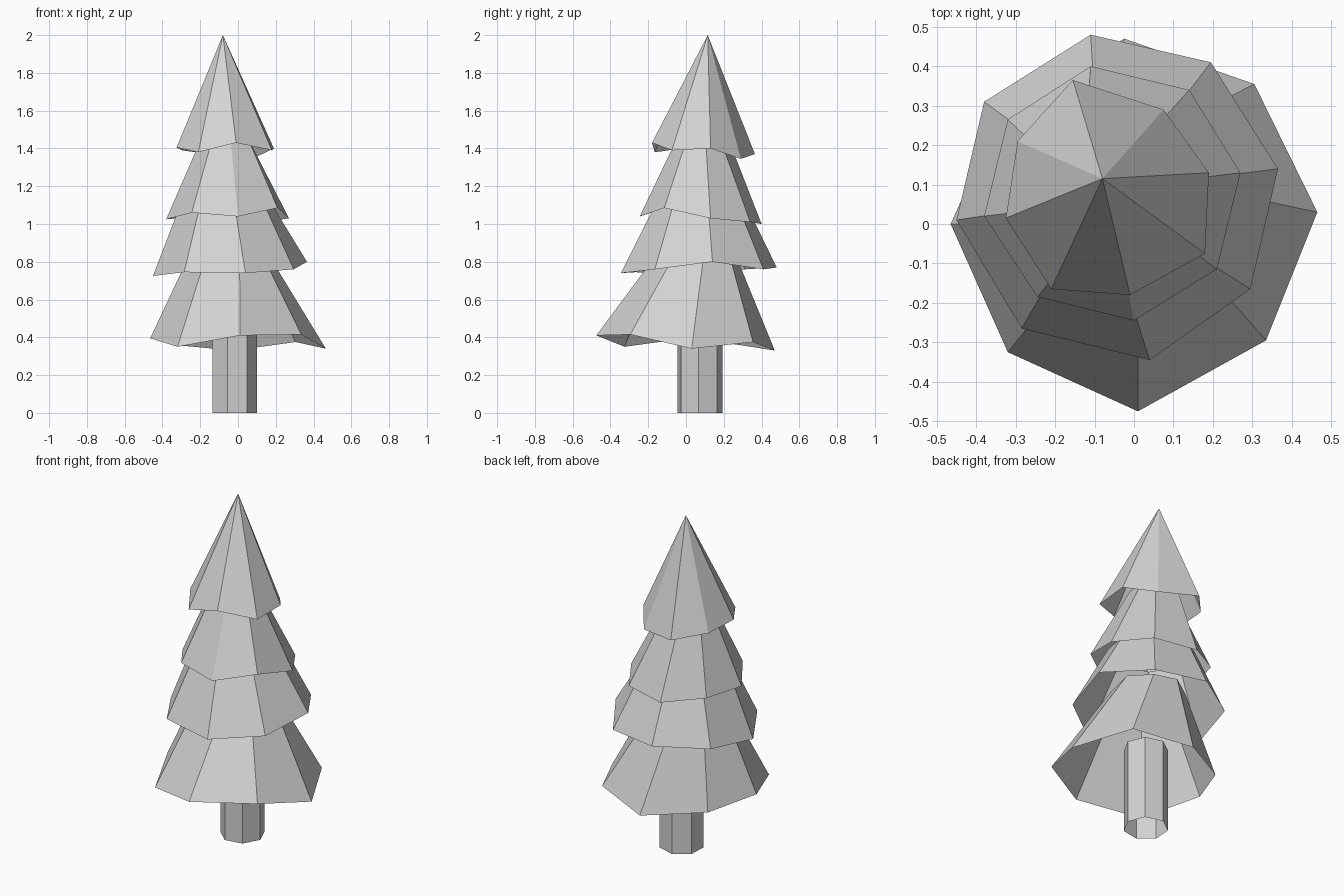
import bpy
import bmesh
from math import sin, cos, radians
from mathutils import Vector

default_cube = bpy.data.objects.get("Cube")
if default_cube:
    bpy.data.objects.remove(default_cube, do_unlink=True)

# One plain material
grey = bpy.data.materials.new("light_grey")
grey.use_nodes = True
colour = (0.65, 0.65, 0.65, 1)
grey.diffuse_color = colour
grey.node_tree.nodes["Principled BSDF"].inputs["Base Color"].default_value = colour


def ring(centre, radius, sides, start):
    """Regular ring, clockwise from above, beginning at a start angle."""
    angles = [radians(start - 360 * i / sides) for i in range(sides)]
    return [centre + radius * Vector((cos(a), sin(a), 0)) for a in angles]


def shell(name, lower, upper):
    """Open shell between two rings, or between a ring and a single peak."""
    bm = bmesh.new()
    low = [bm.verts.new(p) for p in lower]
    high = [bm.verts.new(p) for p in upper]
    count = len(low)
    for i in range(count):
        j = (i + 1) % count
        if len(high) == 1:
            bm.faces.new((low[j], low[i], high[0]))
        else:
            bm.faces.new((low[j], low[i], high[i], high[j]))
    bmesh.ops.recalc_face_normals(bm, faces=bm.faces)
    mesh = bpy.data.meshes.new(name)
    bm.to_mesh(mesh)
    bm.free()
    mesh.materials.append(grey)
    bpy.context.collection.objects.link(bpy.data.objects.new(name, mesh))


# Trunk: an open seven-sided tube
foot = Vector((-0.022, 0.073, 0))
shell("trunk", ring(foot, 0.122, 7, 357),
      ring(foot + Vector((0, 0, 0.5)), 0.122, 7, 357))

# Uneven hand-shaped rims of the four skirts, lowest first
rims = [
    [(-.34, .28, .36), (-.025, .47, .33), (.305, .355, .375), (.465, .03, .34),
     (.335, -.295, .415), (.01, -.475, .41), (-.32, -.325, .35), (-.465, 0, .395)],
    [(-.38, .31, .76), (-.11, .48, .77), (.195, .41, .76), (.365, .14, .8),
     (.295, -.165, .76), (.04, -.345, .74), (-.285, -.265, .745), (-.45, .01, .725)],
    [(-.32, .265, 1.03), (-.11, .4, 1), (.14, .34, 1.01), (.27, .13, 1.03),
     (.21, -.115, 1.085), (0, -.245, 1.04), (-.245, -.185, 1.06), (-.38, .02, 1.025)],
    [(-.295, .21, 1.39), (-.155, .365, 1.37), (.075, .29, 1.345), (.19, .13, 1.4),
     (.18, -.075, 1.39), (-.01, -.18, 1.43), (-.21, -.165, 1.38), (-.325, .015, 1.405)],
]
rims = [[Vector(p) for p in rim] for rim in rims]

# Three lower skirts, each narrowing to a neck hidden inside the skirt above
names = ("bottom_skirt", "lower_middle_skirt", "upper_middle_skirt")
necks = ((0.62, -0.03), (0.85, 0), (0.6, 0))  # size against next rim, y shift
for name, rim, above, (scale, shift) in zip(names, rims, rims[1:], necks):
    middle = sum(above, Vector()) / len(above)
    neck = []
    for p, q in zip(rim, above):
        inner = middle + (q - middle) * scale + Vector((0, shift, 0))
        inner.z = middle.z
        neck.append(p.lerp(inner, 1.3))
    shell(name, rim, neck)

# Pointed top skirt
shell("top_skirt", rims[-1], [Vector((-0.08, 0.115, 2))])
